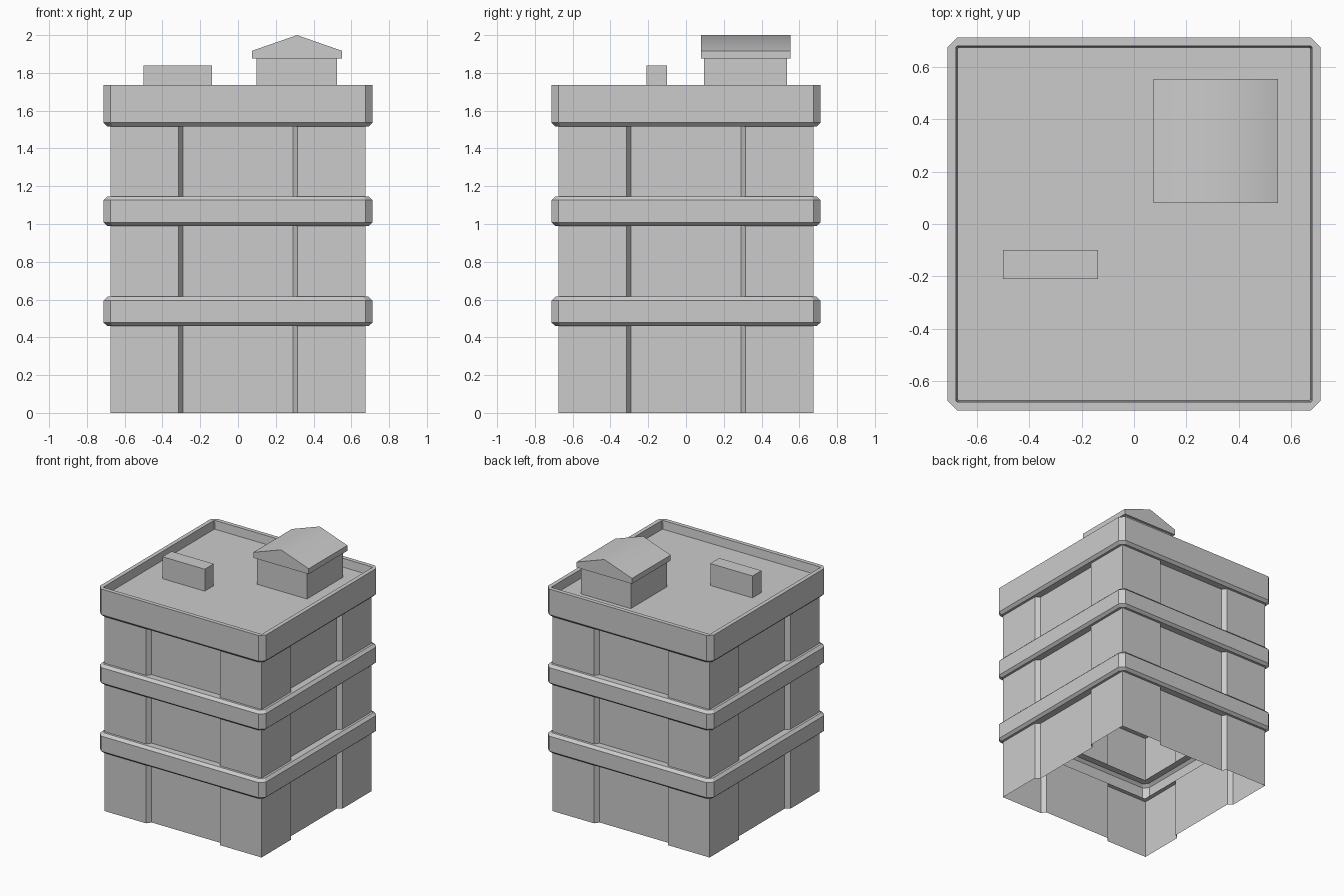
import bpy
import math

if "Cube" in bpy.data.objects:
    bpy.data.objects.remove(bpy.data.objects["Cube"])


def make_object(name, verts, faces):
    mesh = bpy.data.meshes.new(name)
    mesh.from_pydata(verts, [], faces)
    mesh.update()
    obj = bpy.data.objects.new(name, mesh)
    bpy.context.collection.objects.link(obj)
    return obj


def loft(name, rings, cap_top=False, cap_bottom=False):
    """Skin counter-clockwise rings listed from the bottom up."""
    n = len(rings[0])
    verts = [v for ring in rings for v in ring]
    faces = []
    for r in range(len(rings) - 1):
        for i in range(n):
            j = (i + 1) % n
            faces.append((r * n + i, r * n + j, (r + 1) * n + j, (r + 1) * n + i))
    if cap_top:
        faces.append(tuple(range(len(verts) - n, len(verts))))
    if cap_bottom:
        faces.append(tuple(reversed(range(n))))
    return make_object(name, verts, faces)


def four_sides(side, z):
    """Repeat the points of the front side around the building."""
    ring = []
    for c, s in ((1, 0), (0, 1), (-1, 0), (0, -1)):
        ring += [(x * c - y * s, x * s + y * c, z) for x, y in side]
    return ring


def octagon(h, c, z):
    return four_sides([(-h + c, -h), (h - c, -h)], z)


def box(name, x0, x1, y0, y1, z0, z1):
    rings = [[(x0, y0, z), (x1, y0, z), (x1, y1, z), (x0, y1, z)] for z in (z0, z1)]
    return loft(name, rings, True, True)


W = 0.674        # half width at the corner piers
R = W - 0.034    # half width at the recessed panels
O = 0.712        # half width of the bands
wall_side = [(-W, -W), (-0.316, -W), (-0.292, -R), (0.292, -R), (0.316, -W)]

# open wall shells, one per storey
for name, z0, z1 in (("ground_floor_walls", 0, 0.46),
                     ("middle_floor_walls", 0.615, 0.99),
                     ("upper_floor_walls", 1.146, 1.517)):
    loft(name, [four_sides(wall_side, z0), four_sides(wall_side, z1)])

# projecting bands between storeys
for name, z0, z1 in (("lower_band", 0.46, 0.615), ("upper_band", 0.99, 1.146)):
    loft(name, [octagon(h, c, z) for h, c, z in (
        (R, 0.004, z0), (0.692, 0.03, z0), (O, 0.036, z0 + 0.018),
        (O, 0.036, z1 - 0.02), (0.692, 0.03, z1), (R, 0.004, z1))])

# parapet with sunken flat roof
ROOF = 1.67
loft("parapet_and_roof", [octagon(h, c, z) for h, c, z in (
    (R, 0.004, 1.517), (0.692, 0.03, 1.517), (O, 0.036, 1.537),
    (O, 0.036, 1.735), (0.68, 0.004, 1.735), (0.674, 0.004, ROOF))], cap_top=True)

# rooftop vent and stair hut
box("roof_vent", -0.5, -0.138, -0.21, -0.1, ROOF, 1.84)
box("stair_hut", 0.098, 0.525, 0.095, 0.536, ROOF, 1.875)

# gabled hut roof, profile extruded along y
profile = [(0.075, 1.875), (0.55, 1.875), (0.55, 1.917), (0.3125, 2.0), (0.075, 1.917)]
n = len(profile)
verts = [(x, y, z) for y in (0.08, 0.554) for x, z in profile]
faces = [tuple(range(n)), tuple(reversed(range(n, 2 * n)))]
faces += [(i, i + n, (i + 1) % n + n, (i + 1) % n) for i in range(n)]
roof = make_object("hut_roof", verts, faces)
bpy.context.view_layer.objects.active = roof
roof.select_set(True)
bpy.ops.object.shade_smooth_by_angle(angle=math.radians(45))
